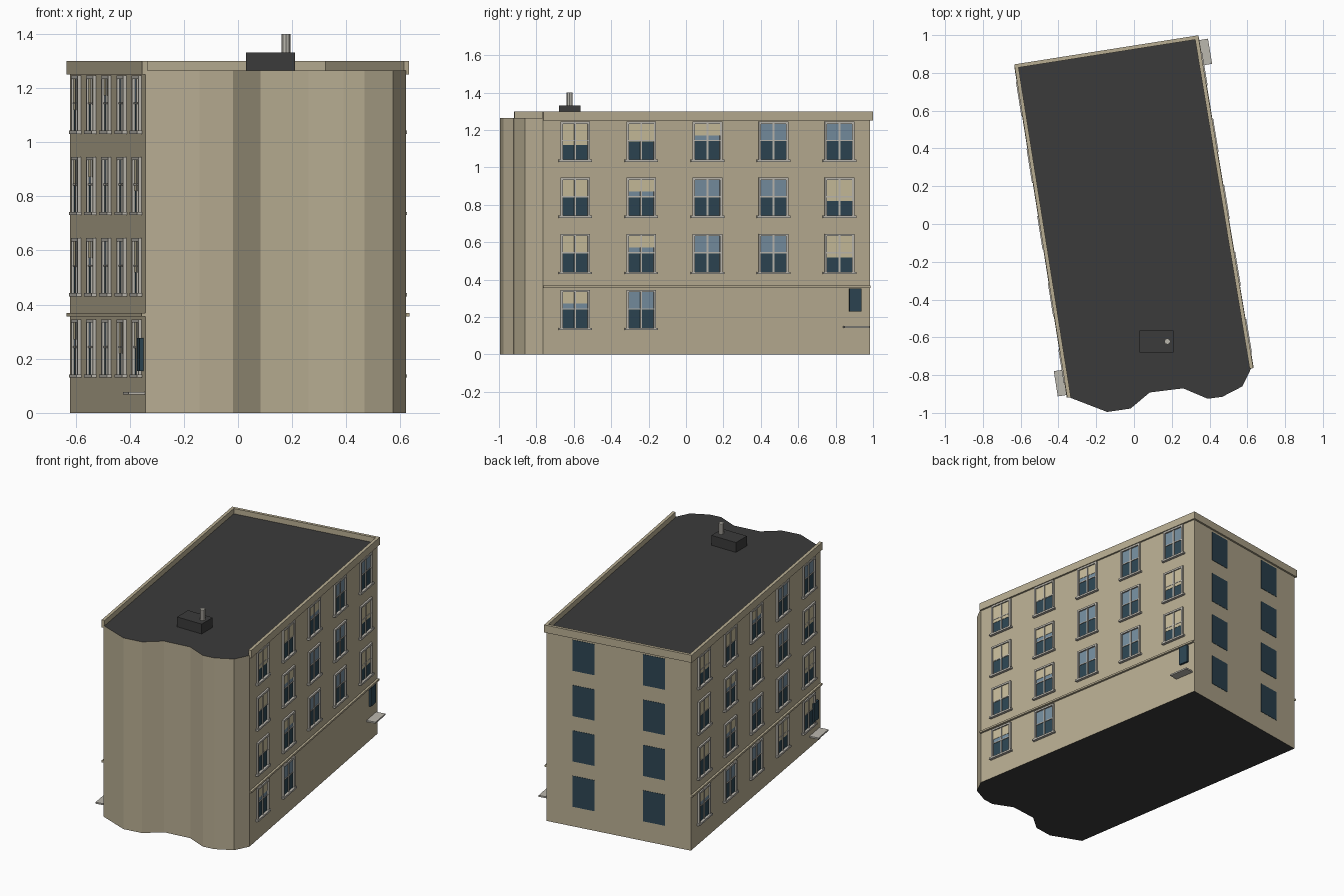
import bpy, bmesh, math
from mathutils import Vector

if "Cube" in bpy.data.objects:
    bpy.data.objects.remove(bpy.data.objects["Cube"])


def material(name, r, g, b):
    m = bpy.data.materials.new(name)
    m.diffuse_color = (r, g, b, 1)
    m.use_nodes = True
    m.node_tree.nodes["Principled BSDF"].inputs["Base Color"].default_value = m.diffuse_color
    return m


WALL = material("tan_wall", 0.48, 0.42, 0.29)
ROOF = material("charcoal_roof", 0.043, 0.043, 0.043)
TRIM = material("pale_grey_trim", 0.50, 0.48, 0.43)
DARK = material("dark_glass", 0.026, 0.060, 0.085)
SKY = material("blue_glass", 0.18, 0.27, 0.35)
BLIND = material("cream_blind", 0.58, 0.51, 0.33)


class Part:
    """Collects boxes and becomes one object of one colour."""

    def __init__(self, name, mat):
        self.name, self.mat, self.bm = name, mat, bmesh.new()

    def box(self, wall, s0, s1, d0, d1, z0, z1):
        # s runs along the wall, d outwards from it
        o, u, n, _ = wall
        base = [o + u * s + n * d for s, d in ((s0, d0), (s0, d1), (s1, d1), (s1, d0))]
        self.prism(base, z0, z1)

    def prism(self, outline, z0, z1):
        bm = self.bm
        lo = [bm.verts.new((p[0], p[1], z0)) for p in outline]
        hi = [bm.verts.new((p[0], p[1], z1)) for p in outline]
        k = len(lo)
        faces = [bm.faces.new(lo), bm.faces.new(hi)]
        faces += [bm.faces.new((lo[i], lo[(i + 1) % k], hi[(i + 1) % k], hi[i])) for i in range(k)]
        bmesh.ops.recalc_face_normals(bm, faces=faces)

    def finish(self, extra=None):
        me = bpy.data.meshes.new(self.name)
        self.bm.to_mesh(me)
        self.bm.free()
        me.materials.append(self.mat)
        if extra:
            me.materials.append(extra)
            for f in me.polygons:
                f.material_index = int(abs(f.normal.z) > 0.5)
        ob = bpy.data.objects.new(self.name, me)
        bpy.context.collection.objects.link(ob)
        return ob


# Footprint: three straight walls and a wavy front
FR, BR = Vector((0.62, -0.765)), Vector((0.33, 0.985))
BL, FL = Vector((-0.62, 0.835)), Vector((-0.342, -0.918))
WAVE = [(-0.142, -0.995), (-0.018, -0.977), (0.083, -0.892), (0.26, -0.87),
        (0.39, -0.925), (0.467, -0.915), (0.573, -0.86)]


def wall_frame(a, b):
    u = (b - a).normalized()
    return a, u, Vector((u.y, -u.x)), (b - a).length


RIGHT, BACK, LEFT = wall_frame(FR, BR), wall_frame(BR, BL), wall_frame(BL, FL)

# Main body: walls tan, top and underside charcoal
body = Part("building_body", WALL)
body.prism([FR, BR, BL, FL] + WAVE, 0, 1.265)
body.finish(ROOF)

# Parapet on the three straight walls
parapet = Part("parapet", WALL)
for w, s0, s1 in ((RIGHT, 0, 0.012), (BACK, -0.012, 0.012), (LEFT, -0.012, 0)):
    parapet.box(w, s0, w[3] + s1, -0.008, 0.012, 1.25, 1.30)
parapet.finish()

# Windows, string courses, doors and canopies
frames = Part("window_frames", TRIM)
sills = Part("window_sills", TRIM)
lower = Part("lower_panes", DARK)
upper = Part("upper_panes", SKY)
blinds = Part("window_blinds", BLIND)
band = Part("string_course", WALL)
doors = Part("side_doors", DARK)
ledges = Part("door_ledges", TRIM)

DROPS = [0.6, 0.5, 0.33, 0, 0]   # how far each blind hangs
SHIFT = [2, 1, 1, 0]             # blind pattern shift per storey


def window(w, c, z, drop):
    z0, z1, h = z + 0.012, z + 0.215, 0.08
    mid = (z0 + z1) / 2
    sills.box(w, c - 0.09, c + 0.09, -0.004, 0.018, z, z0)
    for side in (-1, 1):
        a, b = sorted((c + side * h, c + side * (h - 0.012)))
        frames.box(w, a, b, -0.004, 0.012, z0, z1)
    frames.box(w, c - h + 0.012, c + h - 0.012, -0.004, 0.012, z1 - 0.012, z1)
    frames.box(w, c - 0.005, c + 0.005, -0.004, 0.008, z0, z1 - 0.012)
    frames.box(w, c - h + 0.012, c + h - 0.012, -0.004, 0.006, mid - 0.003, mid + 0.003)
    g0, g1 = c - h + 0.010, c + h - 0.010
    top = z1 - 0.01
    lower.box(w, g0, g1, -0.004, 0.002, z0, mid)
    upper.box(w, g0, g1, -0.004, 0.002, mid, top)
    if drop:
        blinds.box(w, g0, g1, -0.004, 0.004, top - drop * (top - z0), top)


for w, ground_count, drop_z in ((RIGHT, 2, 0), (LEFT, 5, -0.075)):
    for row in range(4):
        for col in range(ground_count if row == 0 else 5):
            window(w, 0.174 + col * 0.358, 0.13 + 0.3 * row, DROPS[(col + SHIFT[row]) % 5])
    band.box(w, 0, w[3], -0.004, 0.014, 0.356, 0.368)
    doors.box(w, 1.66, 1.725, -0.004, 0.0135, 0.23 + drop_z, 0.352 + drop_z)
    ledges.box(w, 1.625, 1.76, -0.004, 0.06, 0.142 + drop_z, 0.152 + drop_z)

# Plain dark windows on the back wall
rear = Part("rear_windows", DARK)
for t in (0.255, 0.745):
    for row in range(4):
        c = t * BACK[3]
        rear.box(BACK, c - 0.073, c + 0.073, -0.004, 0.002, 0.13 + 0.3 * row, 0.335 + 0.3 * row)

for p in (frames, sills, lower, upper, blinds, band, doors, ledges, rear):
    p.finish()

# Roof hatch with a vent pipe
hatch = Part("roof_hatch", ROOF)
hatch.prism([(0.03, -0.68), (0.21, -0.68), (0.21, -0.565), (0.03, -0.565)], 1.26, 1.33)
hatch.finish()
pipe = Part("vent_pipe", TRIM)
pipe.prism([(0.177 + 0.016 * math.cos(i * math.pi / 4), -0.622 + 0.016 * math.sin(i * math.pi / 4))
            for i in range(8)], 1.325, 1.40)
pipe.finish()
